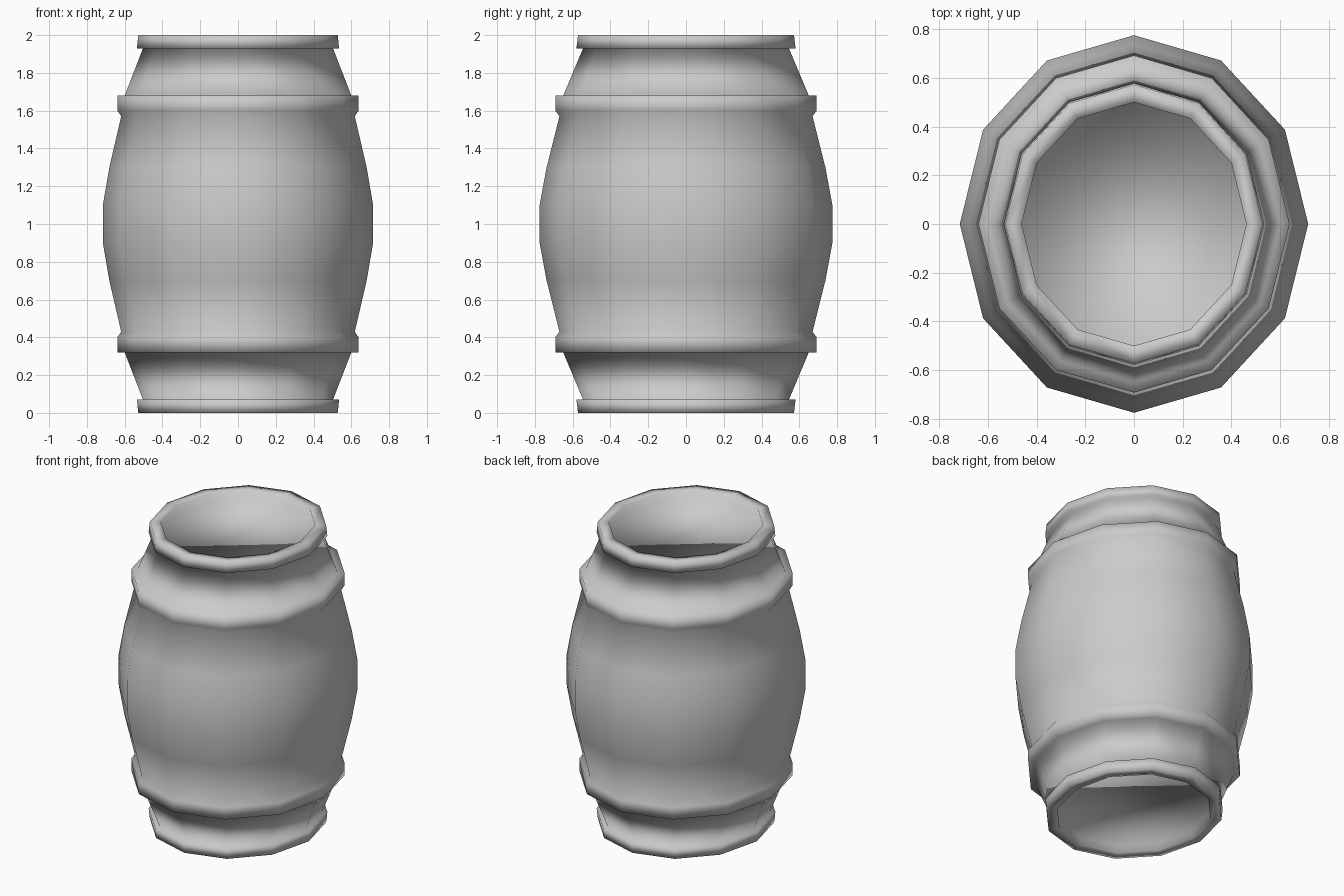
import bpy, bmesh
from math import cos, sin, pi

if "Cube" in bpy.data.objects:
    bpy.data.objects.remove(bpy.data.objects["Cube"])

SIDES = 12
X_SCALE = 0.923  # the barrel is slightly narrower in x

# Upper half of the outline: (radius, height), from recessed lid to widest ring
half = [
    (0.50, 1.95), (0.50, 2.00),                 # lid recess and lip
    (0.572, 2.00), (0.58, 1.93), (0.545, 1.93), # end rim
    (0.65, 1.68),                               # neck
    (0.692, 1.68), (0.692, 1.60), (0.67, 1.57), # hoop
    (0.738, 1.30), (0.775, 1.10),               # belly
]
# Mirror the outline about mid height
profile = half + [(r, 2.0 - z) for r, z in reversed(half)]


def lathe(name, outline):
    bm = bmesh.new()
    rings = []
    for r, z in outline:
        rings.append([bm.verts.new((X_SCALE * r * cos(2 * pi * i / SIDES),
                                    r * sin(2 * pi * i / SIDES), z))
                      for i in range(SIDES)])
    for a, b in zip(rings, rings[1:]):
        for i in range(SIDES):
            j = (i + 1) % SIDES
            bm.faces.new((a[i], b[i], b[j], a[j]))
    # Flat lids at both ends
    bm.faces.new(rings[0])
    bm.faces.new(list(reversed(rings[-1])))
    bmesh.ops.recalc_face_normals(bm, faces=bm.faces)
    for f in bm.faces:
        f.smooth = True
    mesh = bpy.data.meshes.new(name)
    bm.to_mesh(mesh)
    bm.free()
    obj = bpy.data.objects.new(name, mesh)
    bpy.context.collection.objects.link(obj)
    return obj


# Barrel body with hoops, rims and recessed lids
lathe("barrel", profile)
